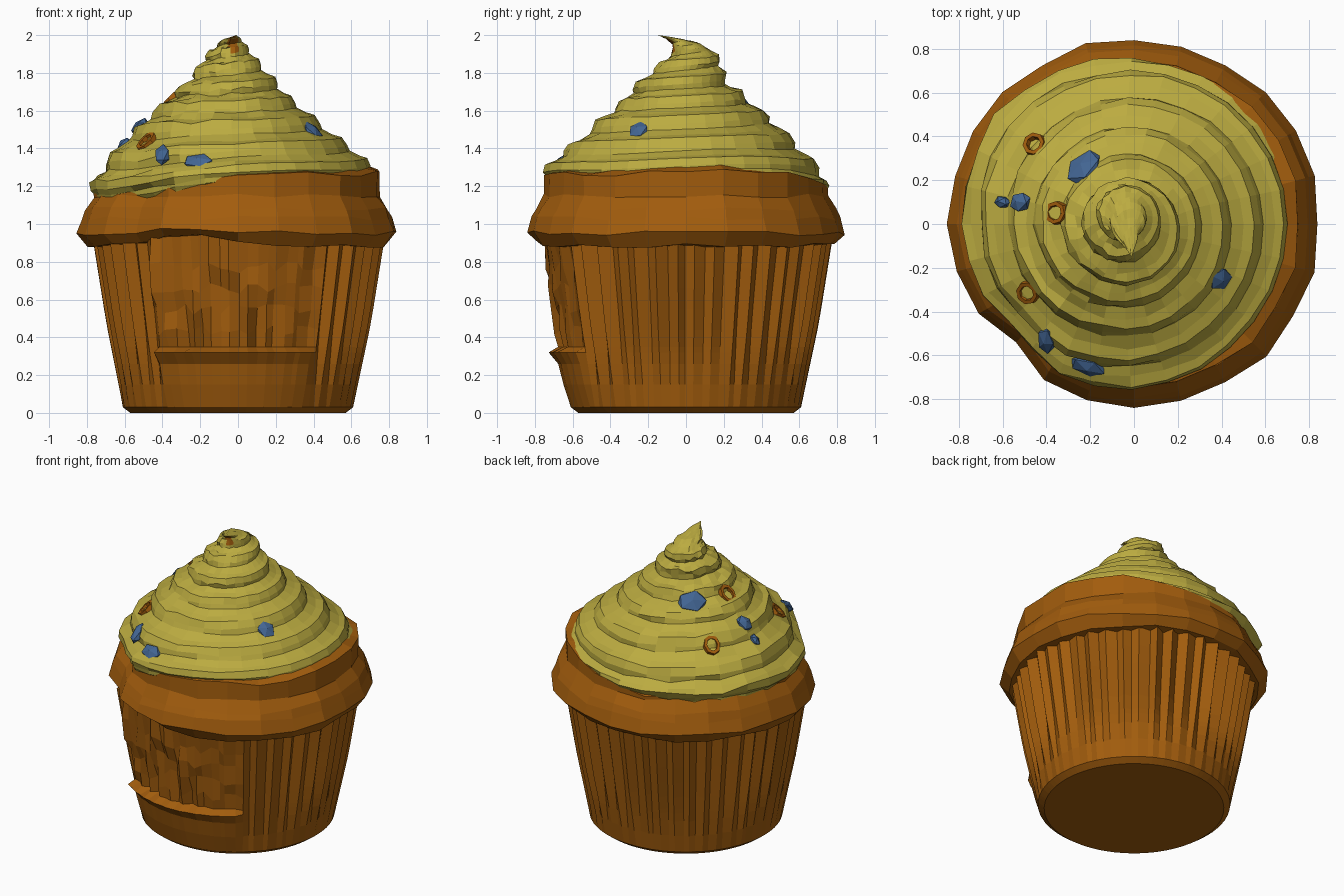
import bpy, bmesh, math, random
from mathutils import Vector
from mathutils.bvhtree import BVHTree

if "Cube" in bpy.data.objects:
    bpy.data.objects.remove(bpy.data.objects["Cube"])

random.seed(4)
TAU = math.tau


def material(name, rgb):
    m = bpy.data.materials.new(name)
    m.diffuse_color = (*rgb, 1)
    m.use_nodes = True
    m.node_tree.nodes["Principled BSDF"].inputs["Base Color"].default_value = m.diffuse_color
    return m


ORANGE = material("baked orange brown", (0.36, 0.108, 0.004))
YELLOW = material("frosting yellow", (0.50, 0.41, 0.052))
BLUE = material("sprinkle blue", (0.055, 0.13, 0.29))


def finish(bm, name, *mats):
    me = bpy.data.meshes.new(name)
    bmesh.ops.recalc_face_normals(bm, faces=bm.faces)
    bm.to_mesh(me)
    for m in mats:
        me.materials.append(m)
    ob = bpy.data.objects.new(name, me)
    bpy.context.collection.objects.link(ob)
    return ob


def loft(rows, closed=True):
    """Skin rows of points into quads."""
    bm = bmesh.new()
    vs = [[bm.verts.new(p) for p in row] for row in rows]
    n = len(rows[0])
    for a, b in zip(vs, vs[1:]):
        for j in range(n if closed else n - 1):
            k = (j + 1) % n
            bm.faces.new((a[j], a[k], b[k], b[j]))
    if closed:
        bm.faces.new(vs[0][::-1])
        bm.faces.new(vs[-1])
    return bm


def polar(r, t, z, cx=0, cy=0):
    return Vector((cx + r * math.cos(t), cy + r * math.sin(t), z))


def angle_from(t, degrees):
    return (t - math.radians(degrees) + math.pi) % TAU - math.pi


def bell(t, degrees, width):
    return math.exp(-(angle_from(t, degrees) / width) ** 2)


def tilt(t):
    """The frosting line sits higher at the right than at the back left."""
    return 0.06 * math.cos(t + 0.35) + 0.02 * math.sin(3 * t)


# Pleated wrapper, with a torn patch and folded lip at the front
PLEATS = 44
N = PLEATS * 2
depth = [random.uniform(0.012, 0.026) for _ in range(N)]
shift = [random.uniform(-0.25, 0.25) * TAU / N for _ in range(N)]
rows = []
for z in (0.0, 0.03, 0.15, 0.26, 0.32, 0.35, 0.44, 0.55, 0.66, 0.77, 0.90):
    row = []
    for j in range(N):
        t = TAU * j / N + shift[j]
        a = angle_from(t, -90)
        r = 0.57 if z == 0 else 0.605 + 0.145 * z / 0.9
        pleat = depth[j] * (1 if j % 2 else -1) * min(1, max(0, z - 0.02) * 2.2)
        zz = z
        if -0.66 < a < 0.62 and z > 0.05:
            if z < 0.3:
                r += 0.03 if z > 0.2 else 0.02
            elif z < 0.34:
                r += 0.07 - 0.04 * max(0, a)
            elif z < 0.88:
                rag = 0.026 if a < 0.2 else 0.014
                r += random.uniform(-rag, rag) - 0.004 + (0.035 if a < -0.52 else 0)
                zz += random.uniform(-0.03, 0.03) if z > 0.4 else 0
            elif a < 0.12:
                zz += 0.06
            pleat *= 0.2
        row.append(polar(r + pleat, t, zz))
    rows.append(row)
finish(loft(rows), "wrapper", ORANGE)

# Overhanging cake rim, dented at the front left
SEG = 24
wob = [random.uniform(-0.012, 0.012) for _ in range(SEG)]
rows = []
for i, (r, z) in enumerate([(0.70, 0.885), (0.79, 0.885), (0.845, 0.95), (0.82, 1.03), (0.80, 1.08),
                            (0.755, 1.15), (0.755, 1.225), (0.69, 1.24), (0.4, 1.25)]):
    row = []
    for j in range(SEG):
        t = TAU * j / SEG
        rr = r + wob[j] * (0.6 if i % 2 else 1) - 0.075 * bell(t, 223, 0.22)
        zz = z + wob[(j * 5 + i) % SEG]
        if i in (6, 7):
            zz += tilt(t)
        if i < 3:  # ragged underside over the torn patch
            zz += (0.06, 0.06, 0.03)[i] * bell(t, 252, 0.38)
        row.append(polar(rr, t, zz))
    rows.append(row)
finish(loft(rows), "cake_rim", ORANGE)

# Frosting: helical ridges on a leaning profile (radius, height, centre x, centre y)
PROFILE = [(0.71, 1.16, -0.01, 0.0), (0.755, 1.24, -0.01, 0.0), (0.665, 1.35, -0.02, 0.0),
           (0.535, 1.47, -0.03, 0.0), (0.415, 1.58, -0.04, 0.0), (0.305, 1.67, -0.04, 0.0),
           (0.22, 1.76, -0.03, -0.02), (0.15, 1.85, -0.04, 0.03), (0.095, 1.925, -0.04, 0.04),
           (0.05, 1.975, -0.03, -0.04), (0.0, 2.0, -0.01, -0.15)]
COLS, RIDGE, ROWS = 28, 4, 36
STEP = (-0.016, 0.008, 0.016, 0.004)


def profile(u):
    s = u * (len(PROFILE) - 1)
    i = min(int(s), len(PROFILE) - 2)
    return [a + (b - a) * (s - i) for a, b in zip(PROFILE[i], PROFILE[i + 1])]


rows = []
for i in range(-RIDGE, ROWS + 1):
    row = []
    for j in range(COLS + 1):
        t = TAU * j / COLS
        u = min(1, max(0, (i + RIDGE * j / COLS) / ROWS))
        r, z, cx, cy = profile(u)
        taper = min(1, u * 10, (1 - u) * 3)
        low = max(0, 1 - u * 3.2)
        wave = 0.012 * math.sin(3 * t + 0.6) + 0.03 * math.cos(t - 3.0)
        r += STEP[i % RIDGE] * taper + low * (wave - 0.08 * bell(t, 223, 0.22))
        edge = math.sin(math.pi * j / COLS) * taper
        r += random.uniform(-0.012, 0.012) * edge
        z += random.uniform(-0.012, 0.012) * edge
        z += 0.01 * taper * (1 if i % RIDGE == 2 else -0.4) + low * tilt(t)
        row.append(polar(r, t, min(z, 2.0), cx, cy))
    rows.append(row)
bm = loft(rows, closed=False)
bmesh.ops.remove_doubles(bm, verts=bm.verts, dist=0.0005)
bmesh.ops.recalc_face_normals(bm, faces=bm.faces)
bm.normal_update()
for f in bm.faces:  # browned underside of the curled tip
    c = f.calc_center_median()
    f.material_index = int(c.z > 1.92 and f.normal.y < -0.45 and abs(c.x + 0.03) < 0.03)
surface = BVHTree.FromBMesh(bm)
finish(bm, "frosting_swirl", YELLOW, ORANGE)


def seat(bm, name, x, y, turn, mat):
    """Lay a small piece flat against the frosting below (x, y)."""
    loc = surface.ray_cast(Vector((x, y, 3)), Vector((0, 0, -1)))[0]
    out = Vector((x, y, 0)).normalized() + Vector((0, 0, 1))
    ob = finish(bm, name, mat)
    ob.rotation_mode = 'QUATERNION'
    spin = Vector((math.cos(turn), math.sin(turn), 0)).to_track_quat('X', 'Z')
    ob.rotation_quaternion = out.to_track_quat('Z', 'Y') @ spin
    ob.location = loc
    return ob


# Blue sprinkles: (x, y, half length, half width, turn)
for n, (x, y, a, b, turn) in enumerate([
        (0.39, -0.25, 0.06, 0.07, 0.4), (-0.23, 0.26, 0.10, 0.08, 0.0),
        (-0.52, 0.10, 0.05, 0.06, 0.3), (-0.60, 0.10, 0.03, 0.045, 0.0),
        (-0.40, -0.53, 0.045, 0.08, 0.5), (-0.21, -0.65, 0.09, 0.055, 0.0)]):
    bm = bmesh.new()
    bmesh.ops.create_icosphere(bm, subdivisions=1, radius=1)
    for v in bm.verts:
        v.co = Vector((v.co.x * a, v.co.y * b, v.co.z * 0.032))
    seat(bm, f"blue_sprinkle_{n + 1}", x, y, turn, BLUE)

# Orange ring sprinkles
for n, (x, y) in enumerate([(-0.45, 0.36), (-0.35, 0.05), (-0.48, -0.31)]):
    bm = bmesh.new()
    loops = []
    for r, z in ((0.058, -0.03), (0.052, 0.02), (0.034, 0.02), (0.03, -0.03)):
        loops.append([bm.verts.new((r * math.cos(TAU * k / 8), 1.25 * r * math.sin(TAU * k / 8), z))
                      for k in range(8)])
    for m in range(4):
        p, q = loops[m], loops[(m + 1) % 4]
        for k in range(8):
            bm.faces.new((p[k], p[(k + 1) % 8], q[(k + 1) % 8], q[k]))
    seat(bm, f"orange_ring_{n + 1}", x, y, 0.0, ORANGE)
